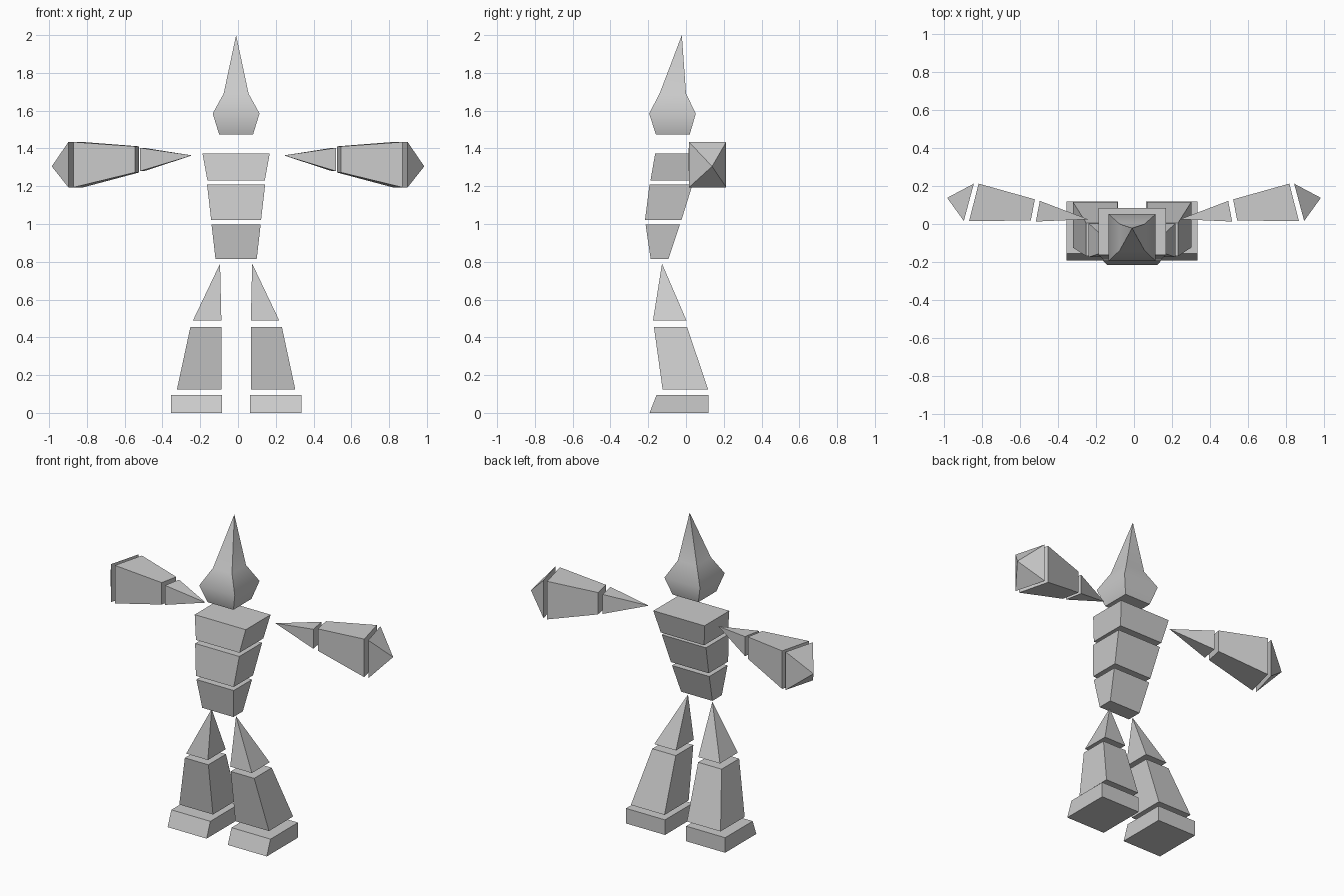
import bpy
import bmesh
import math

if "Cube" in bpy.data.objects:
    bpy.data.objects.remove(bpy.data.objects["Cube"])

grey = bpy.data.materials.new("plain grey")
grey.diffuse_color = (0.6, 0.6, 0.6, 1)
grey.use_nodes = True
grey.node_tree.nodes["Principled BSDF"].inputs["Base Color"].default_value = grey.diffuse_color
BODY_X = -0.01  # centre line of body and legs


def ring(x0, x1, y0, y1, z):
    """Horizontal rectangle."""
    return [(x0, y0, z), (x1, y0, z), (x1, y1, z), (x0, y1, z)]


def arm_ring(front, back, z0, z1):
    """Upright rectangle across the arm, from its front (x, y) to its back (x, y)."""
    return [(*front, z0), (*back, z0), (*back, z1), (*front, z1)]


def loft(name, rings, tip=None, side=1, centre=0.0):
    """Solid through four-sided rings, closed by a cap or a point; side=-1 mirrors it."""
    bm = bmesh.new()
    loops = [[bm.verts.new((centre + side * x, y, z)) for x, y, z in r] for r in rings]
    bm.faces.new(loops[0])
    for a, b in zip(loops, loops[1:]):
        for i in range(4):
            j = (i + 1) % 4
            bm.faces.new((a[i], a[j], b[j], b[i]))
    last = loops[-1]
    if tip:
        point = bm.verts.new((centre + side * tip[0], tip[1], tip[2]))
        for i in range(4):
            bm.faces.new((last[i], last[(i + 1) % 4], point))
    else:
        bm.faces.new(last)
    bmesh.ops.recalc_face_normals(bm, faces=bm.faces)
    mesh = bpy.data.meshes.new(name)
    bm.to_mesh(mesh)
    bm.free()
    mesh.materials.append(grey)
    obj = bpy.data.objects.new(name, mesh)
    bpy.context.collection.objects.link(obj)
    return obj


def centred(w, y0, y1, z):
    return ring(-w, w, y0, y1, z)


# Head: smooth up the sides, sharp at the corners
head = loft("head", [centred(0.09, -0.16, 0.02, 1.475),
                     centred(0.124, -0.195, 0.052, 1.585),
                     centred(0.066, -0.14, 0.0, 1.69)],
            tip=(0, -0.022, 2.0), centre=BODY_X)
bpy.context.view_layer.objects.active = head
head.select_set(True)
bpy.ops.object.shade_smooth_by_angle(angle=math.radians(60))

# Torso blocks
loft("chest", [centred(0.152, -0.188, 0.05, 1.231),
               centred(0.178, -0.163, 0.085, 1.374)], centre=BODY_X)
loft("waist", [centred(0.132, -0.217, -0.024, 1.021),
               centred(0.154, -0.193, 0.035, 1.21)], centre=BODY_X)
loft("hips", [centred(0.109, -0.187, -0.093, 0.814),
              centred(0.13, -0.214, -0.032, 0.997)], centre=BODY_X)

for side, label in ((1, "left"), (-1, "right")):
    # Legs
    loft(label + "_thigh", [ring(0.078, 0.229, -0.175, 0.003, 0.488)],
         tip=(0.085, -0.127, 0.79), side=side, centre=BODY_X)
    loft(label + "_shin", [ring(0.078, 0.313, -0.124, 0.117, 0.125),
                           ring(0.078, 0.242, -0.17, 0.005, 0.456)],
         side=side, centre=BODY_X)
    loft(label + "_foot", [ring(0.074, 0.346, -0.193, 0.118, 0.0),
                           ring(0.074, 0.346, -0.156, 0.118, 0.095)],
         side=side, centre=BODY_X)
    # Arms
    loft(label + "_upper_arm",
         [arm_ring((0.518, 0.013), (0.497, 0.122), 1.28, 1.403)],
         tip=(0.243, 0.025, 1.363), side=side)
    loft(label + "_forearm",
         [arm_ring((0.545, 0.018), (0.523, 0.13), 1.273, 1.411),
          arm_ring((0.87, 0.016), (0.82, 0.213), 1.194, 1.434)], side=side)
    loft(label + "_hand",
         [arm_ring((0.898, 0.016), (0.845, 0.213), 1.194, 1.434)],
         tip=(0.986, 0.138, 1.305), side=side)
